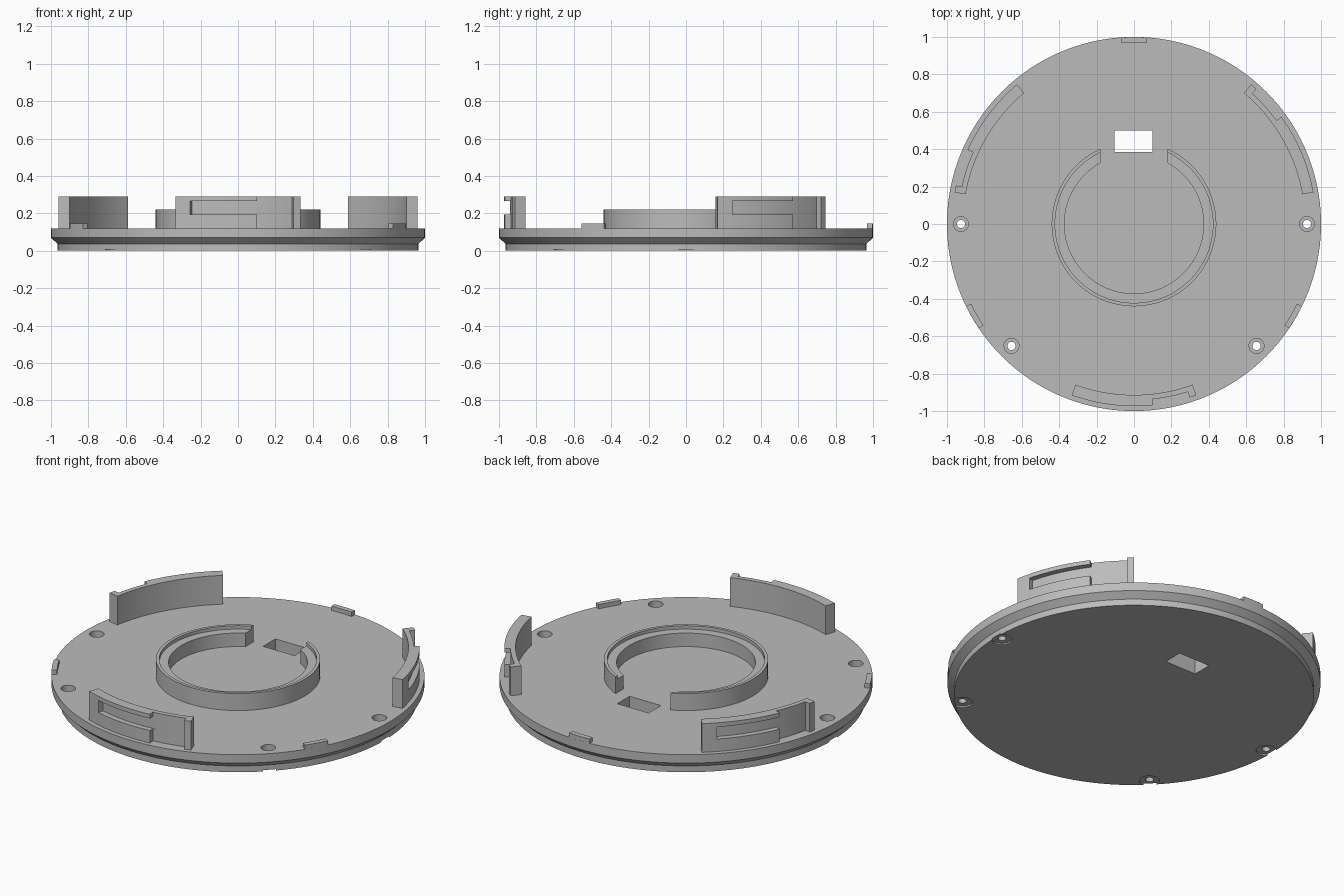
import bpy, bmesh
from math import radians, sin, cos, pi
from mathutils import Vector, Matrix

cube = bpy.data.objects.get("Cube")
if cube:
    bpy.data.objects.remove(cube, do_unlink=True)

grey = bpy.data.materials.new("matte grey")
grey.use_nodes = True
grey.diffuse_color = (0.5, 0.5, 0.5, 1)
grey.node_tree.nodes["Principled BSDF"].inputs["Base Color"].default_value = (0.5, 0.5, 0.5, 1)

TOP = 0.12      # top face of the plate
SINK = 0.01     # how far raised parts are rooted in the plate


def finish(bm, name):
    bmesh.ops.recalc_face_normals(bm, faces=bm.faces)
    mesh = bpy.data.meshes.new(name)
    bm.to_mesh(mesh)
    bm.free()
    ob = bpy.data.objects.new(name, mesh)
    bpy.context.collection.objects.link(ob)
    mesh.materials.append(grey)
    return ob


def lathe(name, profile, a0=0, a1=360, steps=160):
    """Sweep a closed (r, z) profile round z; a full turn closes on itself."""
    bm = bmesh.new()
    full = a1 - a0 == 360
    rings = []
    for i in range(steps if full else steps + 1):
        a = radians(a0 + (a1 - a0) * i / steps)
        rings.append([bm.verts.new((r * cos(a), r * sin(a), z)) for r, z in profile])
    n = len(profile)
    for i in range(steps):
        p, q = rings[i], rings[(i + 1) % len(rings)]
        for k in range(n):
            m = (k + 1) % n
            bm.faces.new((p[k], p[m], q[m], q[k]))
    if not full:
        bm.faces.new(rings[0])
        bm.faces.new(rings[-1])
    bmesh.ops.remove_doubles(bm, verts=bm.verts, dist=1e-6)
    bmesh.ops.dissolve_degenerate(bm, edges=bm.edges, dist=1e-6)
    return finish(bm, name)


def sector(name, r0, r1, a0, a1, z0, z1, steps=24):
    return lathe(name, [(r0, z0), (r1, z0), (r1, z1), (r0, z1)], a0, a1, steps)


def box(name, lo, hi):
    lo, hi = Vector(lo), Vector(hi)
    bm = bmesh.new()
    bmesh.ops.create_cube(bm, size=1)
    for v in bm.verts:
        v.co = (lo + hi) / 2 + v.co * (hi - lo)
    return finish(bm, name)


def cylinder(name, x, y, r, z0, z1):
    bm = bmesh.new()
    bmesh.ops.create_cone(bm, cap_ends=True, segments=32, radius1=r, radius2=r,
                          depth=z1 - z0, matrix=Matrix.Translation((x, y, (z0 + z1) / 2)))
    return finish(bm, name)


def cut(ob, cutters):
    bpy.context.view_layer.objects.active = ob
    for c in cutters:
        c.hide_render = True
        mod = ob.modifiers.new("cut", 'BOOLEAN')
        mod.operation, mod.solver, mod.object = 'DIFFERENCE', 'EXACT', c
        bpy.ops.object.modifier_apply(modifier=mod.name)
        bpy.data.objects.remove(c, do_unlink=True)


def smooth(ob):
    bpy.ops.object.select_all(action='DESELECT')
    ob.select_set(True)
    bpy.context.view_layer.objects.active = ob
    bpy.ops.object.shade_smooth_by_angle(angle=radians(25))


# Round base plate with an undercut rim
bm = bmesh.new()
rings = []
for r, z in [(0.965, 0), (0.965, 0.037), (1, 0.07), (1, TOP)]:
    rings.append([bm.verts.new((r * cos(2 * pi * i / 160), r * sin(2 * pi * i / 160), z))
                  for i in range(160)])
for p, q in zip(rings, rings[1:]):
    for i in range(160):
        j = (i + 1) % 160
        bm.faces.new((p[i], p[j], q[j], q[i]))
bm.faces.new(rings[0])
bm.faces.new(rings[-1])
plate = finish(bm, "base_plate")

# Cable window and four screw holes, recessed above and below
cutters = [box("window_cutter", (-0.105, 0.385, -0.1), (0.1, 0.5, 0.3))]
for side in (-1, 1):
    for x, y in ((0.925, 0), (0.655, -0.652)):
        cutters += [cylinder("hole_cutter", side * x, y, 0.022, -0.1, 0.3),
                    cylinder("head_cutter", side * x, y, 0.04, 0.05, 0.3),
                    cylinder("pad_cutter", side * x, y, 0.054, -0.1, 0.008)]
cut(plate, cutters)
smooth(plate)

# Stepped centre ring, open at the back
ring = lathe("centre_ring", [(0.372, TOP - SINK), (0.44, TOP - SINK), (0.44, 0.22),
                             (0.422, 0.22), (0.422, 0.2), (0.372, 0.2)])
cut(ring, [box("gap_cutter", (-0.18, 0.1, 0), (0.18, 0.6, 0.4))])
smooth(ring)

# Three bayonet clips and three rim tabs, evenly spaced
for i, mid in enumerate((-90, 30, 150), 1):
    clip = sector(f"bayonet_clip_{i}", 0.914, 0.974, mid - 20, mid + 20, TOP - SINK, 0.29)
    cut(clip, [sector("entry_cutter", 0.942, 1.1, mid + 6, mid + 17.8, TOP, 0.4),
               sector("slot_cutter", 0.942, 1.1, mid - 15.2, mid + 7, 0.194, 0.265)])
    smooth(clip)
    smooth(sector(f"rim_tab_{i}", 0.97, 0.9995, mid + 176.1, mid + 183.9, TOP - SINK, 0.145, 8))
